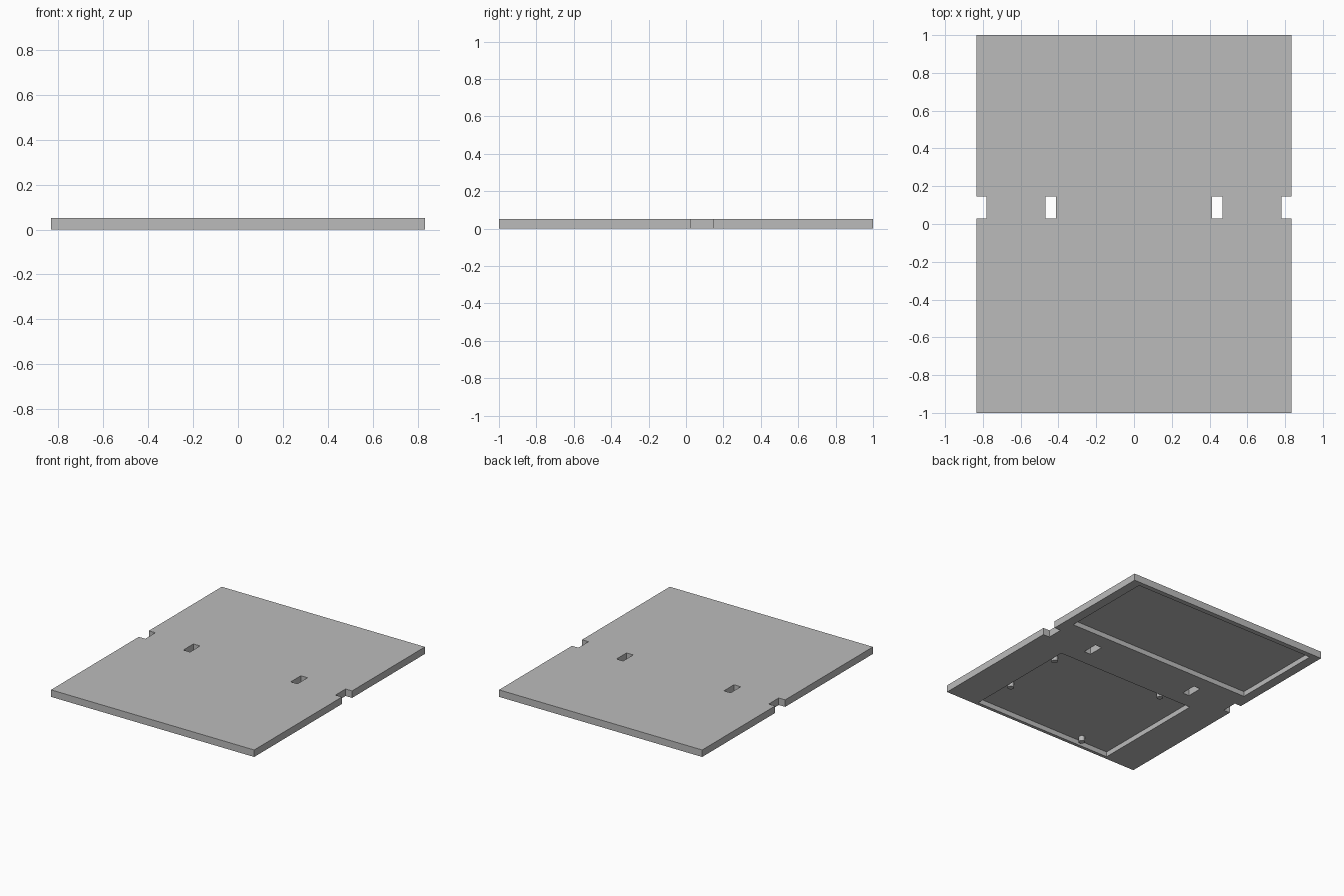
import bpy

if "Cube" in bpy.data.objects:
    bpy.data.objects.remove(bpy.data.objects["Cube"])

HALF_X, HALF_Y, THICK = 0.833, 1.0, 0.052
DEPTH = 0.037                      # pocket depth, measured up from the underside

gray = bpy.data.materials.new("plain gray")
gray.use_nodes = True
gray.diffuse_color = (0.5, 0.5, 0.5, 1)
gray.node_tree.nodes["Principled BSDF"].inputs["Base Color"].default_value = (0.5, 0.5, 0.5, 1)


def box(name, x, y, z):
    """Box from (low, high) ranges on each axis."""
    ranges = (x, y, z)
    bpy.ops.mesh.primitive_cube_add(size=1, location=[sum(r) / 2 for r in ranges])
    ob = bpy.context.object
    ob.name = name
    ob.scale = [r[1] - r[0] for r in ranges]
    bpy.ops.object.transform_apply(location=False, rotation=False, scale=True)
    return ob


def cut(target, cutter):
    """Subtract the cutter, apply, and delete it."""
    cutter.hide_render = True
    mod = target.modifiers.new("cut", "BOOLEAN")
    mod.operation = "DIFFERENCE"
    mod.solver = "EXACT"
    mod.object = cutter
    bpy.context.view_layer.objects.active = target
    bpy.ops.object.modifier_apply(modifier=mod.name)
    bpy.data.objects.remove(cutter)


# Base plate
plate = box("base_plate", (-HALF_X, HALF_X), (-HALF_Y, HALF_Y), (0, THICK))
plate.data.materials.append(gray)

# Strap slots and edge notches, mirrored left and right
through = (-0.1, 0.2)
slot_y = (0.028, 0.146)
for side in (-1, 1):
    for inner, outer in ((0.413, 0.468), (0.78, 0.9)):
        cut(plate, box("slot_cutter", sorted((side * inner, side * outer)), slot_y, through))

# Two rectangular pockets in the underside
cut(plate, box("rear_pocket_cutter", (-0.763, 0.763), (0.262, 0.963), (-0.1, DEPTH)))
cut(plate, box("front_pocket_cutter", (-0.574, 0.574), (-0.976, -0.09), (-0.1, DEPTH)))

# Round locating pegs standing in the front pocket
for i, (x, y) in enumerate(((0.536, -0.207), (0.536, -0.675), (-0.335, -0.124), (-0.314, -0.93))):
    bpy.ops.mesh.primitive_cylinder_add(vertices=24, radius=0.022, depth=DEPTH + 0.005,
                                        location=(x, y, (DEPTH + 0.005) / 2))
    peg = bpy.context.object
    peg.name = f"locating_peg_{i + 1}"
    peg.data.materials.append(gray)
    bpy.ops.object.shade_smooth_by_angle()
